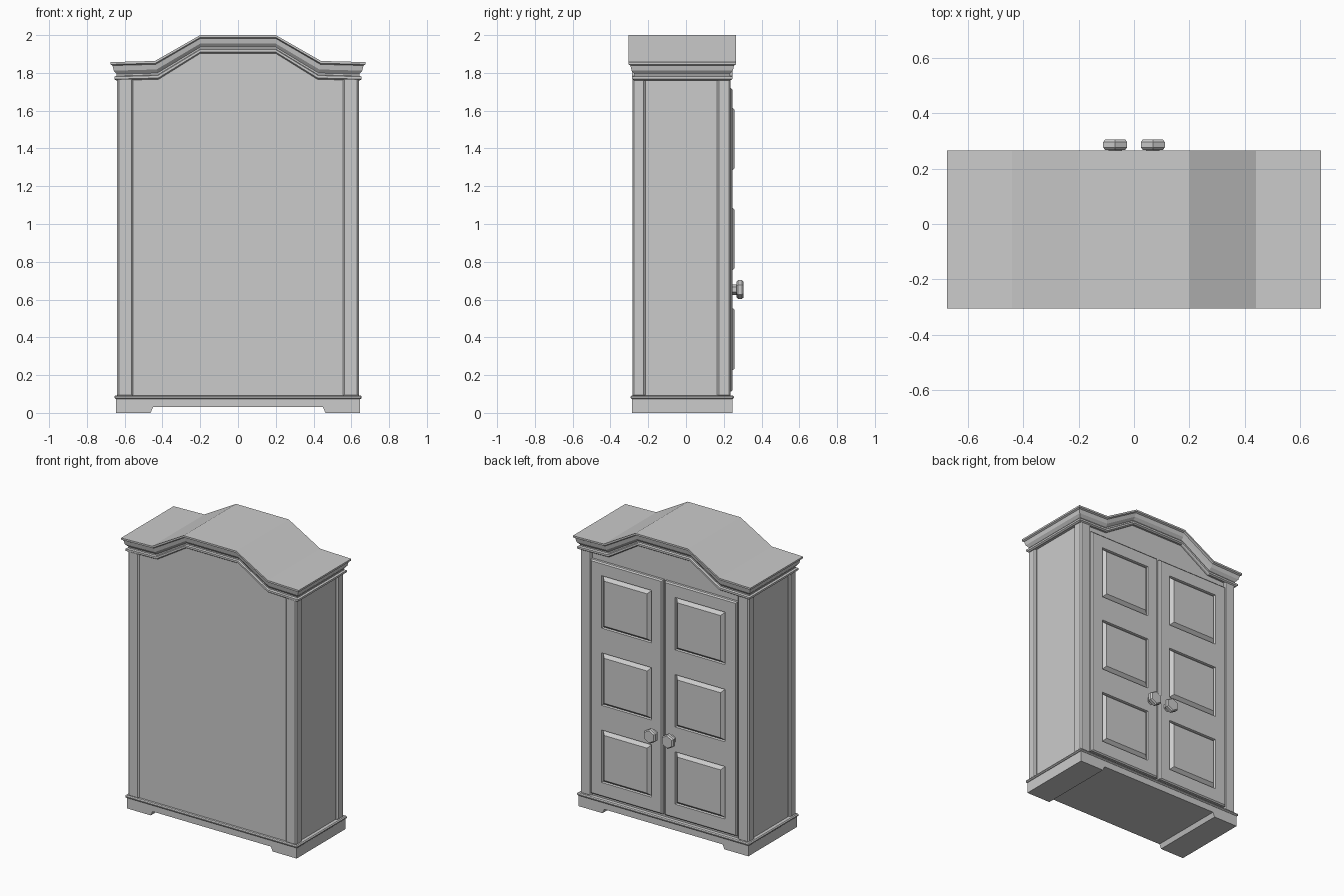
import bpy, bmesh, math

if "Cube" in bpy.data.objects:
    bpy.data.objects.remove(bpy.data.objects["Cube"])


def finish(name, bm, mirror=False):
    bmesh.ops.recalc_face_normals(bm, faces=bm.faces[:])
    me = bpy.data.meshes.new(name)
    bm.to_mesh(me)
    bm.free()
    ob = bpy.data.objects.new(name, me)
    bpy.context.collection.objects.link(ob)
    if mirror:
        ob.modifiers.new("mirror", 'MIRROR').use_bisect_axis[0] = False
    return ob


def loft(name, rings, mirror=False):
    """Join matching rings of points; caps are strips across each end ring."""
    bm = bmesh.new()
    vs = [[bm.verts.new(p) for p in r] for r in rings]
    n = len(rings[0])
    for a, b in zip(vs, vs[1:]):
        for i in range(n):
            j = (i + 1) % n
            bm.faces.new((a[i], a[j], b[j], b[i]))
    for r in (vs[0], vs[-1]):
        for i in range(n // 2 - 1):
            bm.faces.new((r[i], r[i + 1], r[n - 2 - i], r[n - 1 - i]))
    return finish(name, bm, mirror)


def box(name, x0, x1, y0, y1, z0, z1, bevel=0, mirror=False):
    ring = lambda z: [(x0, y0, z), (x1, y0, z), (x1, y1, z), (x0, y1, z)]
    ob = loft(name, [ring(z0), ring(z1)], mirror)
    if bevel:
        m = ob.modifiers.new("bevel", 'BEVEL')
        m.width, m.segments = bevel, 1
    return ob


def prism(name, top, bottom, y0, y1):
    outline = top + bottom[::-1]
    return loft(name, [[(x, y, z) for x, z in outline] for y in (y0, y1)])


def both(half):
    """Mirror a right-half outline (centre outwards) into a full one."""
    return [(-x, z) for x, z in half[::-1]] + half


# plinth with cut-out between the feet, and its moulding
foot = both([(.45, .03), (.463, 0), (.645, 0)])
prism("plinth", [(x, .08) for x, z in foot], foot, -.285, .245)
box("plinth_moulding", -.655, .655, -.294, .253, .074, .092, .006)

# carcass rising into the arch
arch = both([(.2, 1.93), (.43, 1.79), (.626, 1.785)])
prism("carcass", arch, [(x, .08) for x, z in arch], -.273, .222)

# corner posts
for label, y0, y1 in (("front", -.283, -.215), ("back", .165, .236)):
    box(label + "_posts", .556, .64, y0, y1, .085, 1.775, .009, True)

# arched cornice: moulding profile as half width and drop from the top
profile = [(.675, 0), (.675, -.012), (.664, -.018), (.658, -.045), (.642, -.064),
           (.642, -.073), (.655, -.077), (.655, -.09), (.645, -.097)]
rings = []
for w, dz in profile:
    path = both([(.2, 2 + dz), (.44 + dz * .2, 1.863 + dz), (w, 1.857 + dz)])
    d = w - .39
    rings.append([(x, -.02 - d, z) for x, z in path] +
                 [(x, -.02 + d, z) for x, z in path[::-1]])
loft("cornice", rings)

# doors with three fielded panels each
xs = [.016, .09, .468, .547]
zs = [.12, .21, .57, .74, 1.10, 1.27, 1.63, 1.712]
bm = bmesh.new()
grid = [[bm.verts.new((x, .246, z)) for z in zs] for x in xs]
panels = []
for i in range(3):
    for j in range(7):
        f = bm.faces.new((grid[i][j], grid[i][j + 1], grid[i + 1][j + 1], grid[i + 1][j]))
        if i == 1 and j % 2 == 1:
            panels.append(f)
bm.normal_update()
for out, back in ((.008, .008), (0, .018)):
    edges = [e for e in bm.edges if e.is_boundary]
    new = bmesh.ops.extrude_edge_only(bm, edges=edges)["geom"]
    for v in [g for g in new if isinstance(g, bmesh.types.BMVert)]:
        v.co.y -= back
        if out:
            v.co.x += out * ((v.co.x > .54) - (v.co.x < .02))
            v.co.z += out * ((v.co.z > 1.7) - (v.co.z < .13))
bmesh.ops.inset_individual(bm, faces=panels, thickness=.006, depth=-.012)
bmesh.ops.inset_individual(bm, faces=panels, thickness=.03, depth=.024)
bmesh.ops.holes_fill(bm, edges=[e for e in bm.edges if e.is_boundary], sides=0)
finish("doors", bm, True)

# six-sided knobs
turn = [(.028, .24), (.028, .268), (.042, .268), (.05, .276), (.05, .296), (.042, .305)]
loft("knobs", [[(.068 + r * math.sin(k * math.pi / 3), y, .653 + r * math.cos(k * math.pi / 3))
                for k in range(6)] for r, y in turn], True)
